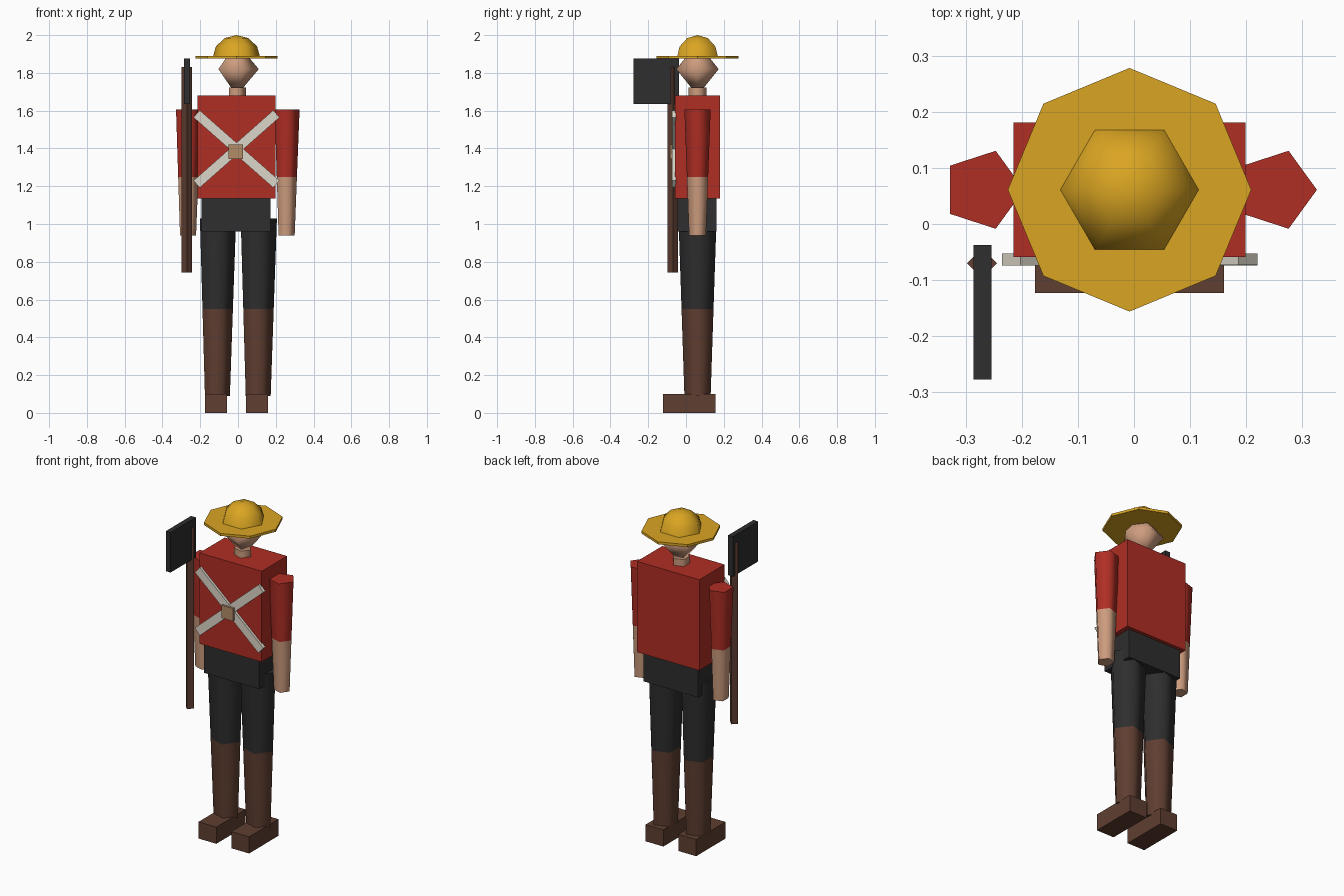
import bpy, bmesh, math

cube = bpy.data.objects.get("Cube")
if cube:
    bpy.data.objects.remove(cube)


def linear(c):
    c /= 255
    return c / 12.92 if c <= 0.04045 else ((c + 0.055) / 1.055) ** 2.4


def material(name, *rgb):
    m = bpy.data.materials.new(name)
    m.use_nodes = True
    col = [linear(c) for c in rgb] + [1]
    m.diffuse_color = col
    m.node_tree.nodes["Principled BSDF"].inputs["Base Color"].default_value = col
    return m


RED = material("coat red", 176, 46, 36)
SKIN = material("skin", 205, 156, 126)
DARK = material("charcoal", 46, 46, 46)
BROWN = material("leather brown", 95, 62, 49)
GOLD = material("hat gold", 218, 165, 34)
WHITE = material("strap white", 220, 214, 200)
TAN = material("buckle tan", 178, 140, 104)

CX, CY = -0.008, 0.061  # body axis


def finish(name, bm, mats, loc):
    bmesh.ops.recalc_face_normals(bm, faces=bm.faces)
    me = bpy.data.meshes.new(name)
    bm.to_mesh(me)
    bm.free()
    for m in mats:
        me.materials.append(m)
    ob = bpy.data.objects.new(name, me)
    ob.location = loc
    bpy.context.collection.objects.link(ob)
    return ob


def box(name, mat, loc, size, tilt=0):
    bm = bmesh.new()
    bmesh.ops.create_cube(bm, size=1)
    bmesh.ops.scale(bm, vec=size, verts=bm.verts)
    ob = finish(name, bm, [mat], loc)
    ob.rotation_euler.y = tilt
    return ob


def lathe(name, mats, x, y, sides, profile, split=None, smooth=None):
    """Stack rings of (z, radius); faces above split take the second material."""
    bm = bmesh.new()
    rings = []
    for z, r in profile:
        n = sides if r else 1
        rings.append([bm.verts.new((r * math.cos(math.tau * i / sides),
                                    r * math.sin(math.tau * i / sides), z)) for i in range(n)])
    for a, b in zip(rings, rings[1:]):
        for i in range(sides):
            j = (i + 1) % sides
            quad = [a[i % len(a)], a[j % len(a)], b[j % len(b)], b[i % len(b)]]
            bm.faces.new(list(dict.fromkeys(quad)))
    for ring in (rings[0], rings[-1]):
        if len(ring) > 1:
            bm.faces.new(ring)
    if split:
        for f in bm.faces:
            f.material_index = int(f.calc_center_median().z > split)
    ob = finish(name, bm, mats, (x, y, 0))
    if smooth:
        bpy.ops.object.select_all(action='DESELECT')
        ob.select_set(True)
        bpy.context.view_layer.objects.active = ob
        bpy.ops.object.shade_smooth_by_angle(angle=math.radians(smooth))
    return ob


# Limbs: sleeves over bare forearms, trousers over boots, and shoes
for side, s in (("left", 1), ("right", -1)):
    lathe(side + "_arm", [SKIN, RED], CX + s * 0.261, CY, 5,
          [(0.94, 0.047), (1.25, 0.059), (1.605, 0.073)], 1.25, 75)
    lathe(side + "_leg", [BROWN, DARK], CX + s * 0.108, CY, 5,
          [(0.09, 0.073), (0.55, 0.089), (1.03, 0.106)], 0.55, 75)
    box(side + "_shoe", BROWN, (CX + s * 0.109, 0.016, 0.05), (0.118, 0.278, 0.1))

# Body
box("hips", DARK, (CX - 0.003, 0.058, 1.048), (0.364, 0.206, 0.175))
box("torso", RED, (CX, CY, 1.408), (0.414, 0.24, 0.545))
lathe("neck", [SKIN], CX, CY, 5, [(1.67, 0.05), (1.722, 0.05)], smooth=75)
lathe("head", [SKIN], CX, CY, 5, [(1.68, 0), (1.82, 0.118), (1.96, 0)], smooth=180)

# Crossed straps and buckle
for side, s, y in (("left", 1, -0.0635), ("right", -1, -0.063)):
    box(side + "_strap", WHITE, (CX, y, 1.397), (0.563, 0.021, 0.05), s * math.radians(41.4))
box("buckle", TAN, (CX - 0.003, -0.074, 1.383), (0.077, 0.024, 0.077))

# Wide-brimmed hat
lathe("hat_brim", [GOLD], CX, CY, 8, [(1.875, 0.217), (1.89, 0.217)])
dome = [(1.88 + 0.12 * math.sin(a), 0.126 * math.cos(a))
        for a in (math.radians(d) for d in (0, 30, 60))]
lathe("hat_crown", [GOLD], CX, CY, 6, dome + [(2.0, 0)], smooth=80)

# Axe
lathe("axe_handle", [BROWN], -0.271, -0.07, 4, [(0.742, 0.027), (1.83, 0.027)])
box("axe_blade", DARK, (-0.27, -0.157, 1.755), (0.032, 0.24, 0.24))
